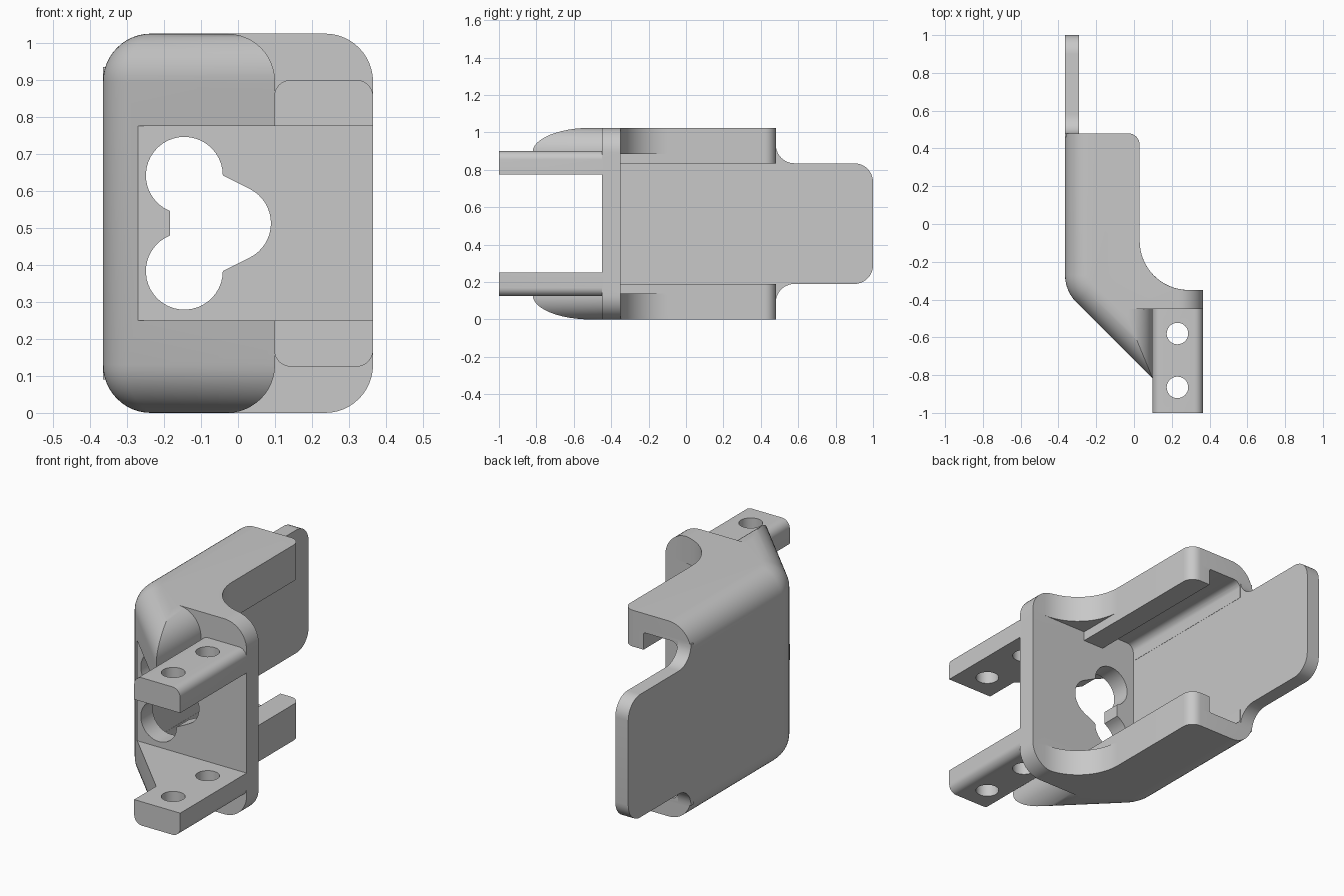
import bpy
import bmesh
from math import sin, cos, asin, sqrt, pi, radians
from mathutils import Vector

if "Cube" in bpy.data.objects:
    bpy.data.objects.remove(bpy.data.objects["Cube"])

H = 1.025      # height
W = 0.365      # half width
R = 0.13       # large edge rounding

grey = bpy.data.materials.new("plain grey")
grey.use_nodes = True
grey.diffuse_color = (0.58, 0.58, 0.58, 1)
grey.node_tree.nodes["Principled BSDF"].inputs["Base Color"].default_value = (0.58, 0.58, 0.58, 1)


def arc(cx, cy, r, a, b, n=10):
    """Points on an arc from angle a to b in degrees."""
    angles = [radians(a + (b - a) * i / n) for i in range(n + 1)]
    return [(cx + r * cos(t), cy + r * sin(t)) for t in angles]


def stack(name, loops):
    """Closed solid from a stack of matching loops, normals outward."""
    bm = bmesh.new()
    rings = [[bm.verts.new(p) for p in loop] for loop in loops]
    for low, high in zip(rings, rings[1:]):
        for i in range(len(low)):
            j = (i + 1) % len(low)
            bm.faces.new((low[i], low[j], high[j], high[i]))
    bm.faces.new(list(reversed(rings[0])))
    bm.faces.new(rings[-1])
    bmesh.ops.remove_doubles(bm, verts=bm.verts, dist=1e-5)
    bm.normal_update()
    if bm.calc_volume(signed=True) < 0:
        bmesh.ops.reverse_faces(bm, faces=bm.faces)
    mesh = bpy.data.meshes.new(name)
    bm.to_mesh(mesh)
    bm.free()
    mesh.materials.append(grey)
    obj = bpy.data.objects.new(name, mesh)
    bpy.context.collection.objects.link(obj)
    return obj


def prism(name, pts, axis, lo, hi):
    """Extrude a 2D outline along one axis."""
    def place(p, h):
        q = list(p)
        q.insert("xyz".index(axis), h)
        return Vector(q)
    return stack(name, [[place(p, h) for p in pts] for h in (lo, hi)])


def box(name, x, y, z):
    pts = [(x[0], y[0]), (x[1], y[0]), (x[1], y[1]), (x[0], y[1])]
    return prism(name, pts, "z", *z)


def combine(target, tool, operation):
    """Apply a boolean and discard the tool."""
    tool.hide_render = True
    mod = target.modifiers.new("cut", "BOOLEAN")
    mod.operation, mod.object, mod.solver = operation, tool, "EXACT"
    bpy.context.view_layer.objects.active = target
    bpy.ops.object.modifier_apply(modifier=mod.name)
    bpy.data.objects.remove(tool)


def outline(d):
    """Plan of the housing with its rounded edges drawn in by d."""
    right = W - d
    t = asin(max(0, (0.29 - right) / 0.26))
    sweep = arc(0.29, -0.09, 0.26, 270 - t * 180 / pi, 180, 14)
    pts = [(-W + d, 0.48)]
    pts += arc(-0.16, -0.27, 0.205 - d, 180, 225, 8)
    pts += [(0.1 - d, -0.82 + (sqrt(2) + 1) * d), (0.1 - d, -0.45),
            (right, -0.45), (right, sweep[0][1])]
    return pts + sweep + arc(-0.03, 0.42, 0.06, 0, 90, 8)


# Housing: channel, front plate and slanted nose in one loft
levels = []
for i in range(13):
    a = pi / 2 * i / 12
    levels.append((R * (1 - sin(a)), R * (1 - cos(a))))
levels = [(z, d) for d, z in levels]
levels += [(H - z, d) for z, d in reversed(levels)]
housing = stack("bracket_housing",
                [[(x, y, z) for x, y in outline(d)] for z, d in levels])

# Channel opening, undercut behind the lips, and relief near the front plate
combine(housing, box("opening", (-0.29, 1), (-0.35, 2), (0.19, 0.835)), "DIFFERENCE")
under = (arc(-0.249, 0.14, 0.04, 180, 270, 6) + arc(-0.10, 0.11, 0.01, 270, 360, 3)
         + arc(-0.10, H - 0.11, 0.01, 0, 90, 3) + arc(-0.249, H - 0.14, 0.04, 90, 180, 6))
combine(housing, prism("undercut", under, "y", -0.35, 2), "DIFFERENCE")
combine(housing, box("relief", (0.031, 1), (-0.35, 0), (0.14, 0.885)), "DIFFERENCE")

# Gap through the nose and the three-lobed hole in the front plate
combine(housing, box("gap", (-1, 1), (-2, -0.45), (0.25, 0.775)), "DIFFERENCE")
mid = H / 2
upper = arc(-0.145, 0.642, 0.104, 248, 0, 28)
right_lobe = arc(-0.015, mid, 0.104, 63, -63, 16)
lower = [(x, H - z) for x, z in reversed(upper)]
combine(housing, prism("lobed_hole", upper + right_lobe + lower, "y", -0.6, -0.3), "DIFFERENCE")

# Two arms with rounded outer edges and two holes each
for flip in (False, True):
    section = ([(W, 0.775), (0.098, 0.775)] + arc(0.143, 0.855, 0.045, 180, 90, 8)
               + arc(W - 0.045, 0.855, 0.045, 90, 0, 8))
    if flip:
        section = [(x, H - z) for x, z in section]
    combine(housing, prism("arm", section, "y", -1, -0.44), "UNION")
for y in (-0.58, -0.865):
    hole = arc(0.23, y, 0.057, 0, 360, 32)[:-1]
    combine(housing, prism("arm_hole", hole, "z", 0.05, 0.97), "DIFFERENCE")

# Rear tab continuing the side plate
half = [(0.46, 0.09)] + arc(0.58, 0.09, 0.1, 180, 90) + arc(0.9, 0.29, 0.1, 270, 360)
tab = half + [(y, H - z) for y, z in reversed(half)]
combine(housing, prism("rear_tab", tab, "x", -W, -0.29), "UNION")

# Smooth curves, crisp edges
bpy.ops.object.select_all(action="DESELECT")
housing.select_set(True)
bpy.context.view_layer.objects.active = housing
bpy.ops.object.shade_smooth_by_angle(angle=radians(30))
